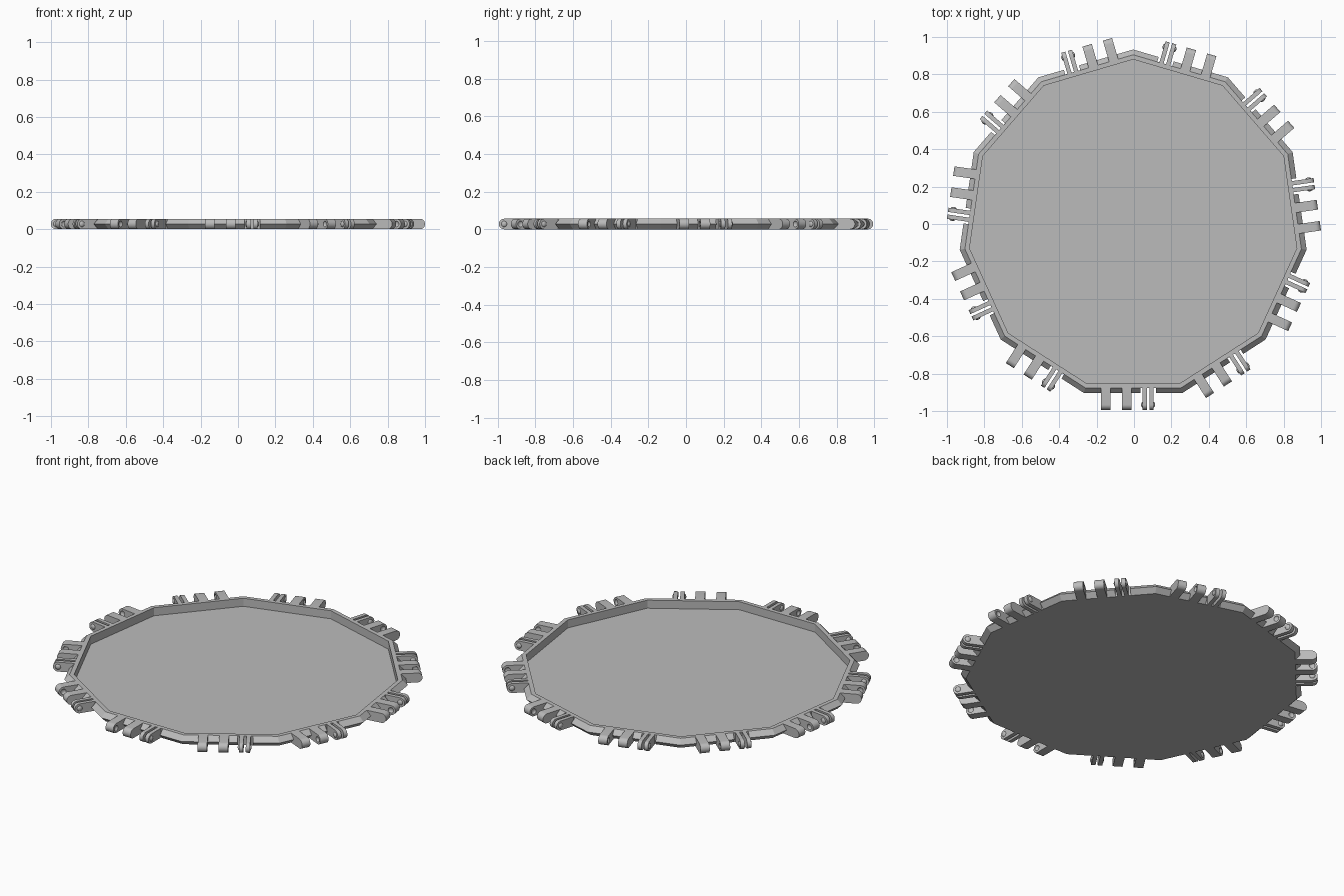
import bpy, bmesh, math
from mathutils import Matrix, Vector

cube = bpy.data.objects.get("Cube")
if cube:
    bpy.data.objects.remove(cube, do_unlink=True)

SIDES = 11
STEP = 2 * math.pi / SIDES
H = 0.056                 # overall thickness
TIP = 0.99                # reach of the hinge knuckles
PIN = TIP - H / 2         # pin axis distance from the centre
OFFSET = Matrix.Translation((-0.0045, -0.004, 0))

grey = bpy.data.materials.new("light grey plastic")
grey.use_nodes = True
grey.diffuse_color = (0.5, 0.5, 0.5, 1)
grey.node_tree.nodes["Principled BSDF"].inputs["Base Color"].default_value = (0.5, 0.5, 0.5, 1)


def make_object(name, bm):
    bmesh.ops.recalc_face_normals(bm, faces=bm.faces)
    mesh = bpy.data.meshes.new(name)
    bm.to_mesh(mesh)
    bm.free()
    mesh.materials.append(grey)
    obj = bpy.data.objects.new(name, mesh)
    bpy.context.collection.objects.link(obj)
    return obj


def cut(obj, cutter):
    """Subtract the cutter and bake the result into the mesh."""
    mod = obj.modifiers.new("cut", "BOOLEAN")
    mod.operation = "DIFFERENCE"
    mod.solver = "EXACT"
    mod.object = cutter
    bpy.context.view_layer.update()
    graph = bpy.context.evaluated_depsgraph_get()
    baked = bpy.data.meshes.new_from_object(obj.evaluated_get(graph))
    obj.modifiers.clear()
    obj.data = baked
    bpy.data.objects.remove(cutter, do_unlink=True)


def add_ball(bm, x, radius, squash):
    m = Matrix.Translation((x, -PIN, H / 2)) @ Matrix.Diagonal((squash, 1, 1, 1))
    bmesh.ops.create_uvsphere(bm, u_segments=16, v_segments=10, radius=radius, matrix=m)


def add_arm(bm, x0, x1, root):
    """Knuckle with a rounded end, pointing to the front."""
    profile = [(-root, H), (-root, 0)]
    for i in range(13):
        a = -math.pi / 2 + math.pi * i / 12
        profile.append((-PIN - H / 2 * math.cos(a), H / 2 + H / 2 * math.sin(a)))
    face = bm.faces.new([bm.verts.new((x0, y, z)) for y, z in profile])
    out = bmesh.ops.extrude_face_region(bm, geom=[face])
    moved = [v for v in out["geom"] if isinstance(v, bmesh.types.BMVert)]
    bmesh.ops.translate(bm, vec=(x1 - x0, 0, 0), verts=moved)


# Tray: loops given as (distance of the flat side, height)
bm = bmesh.new()
loops = []
for apothem, z in [(0.872, 0), (0.899, 0.028), (0.872, H), (0.848, H), (0.848, 0.008)]:
    r = apothem / math.cos(STEP / 2)
    loops.append([bm.verts.new((r * math.cos(math.pi / 2 + i * STEP),
                                r * math.sin(math.pi / 2 + i * STEP), z))
                  for i in range(SIDES)])
for low, high in zip(loops, loops[1:]):
    for i in range(SIDES):
        j = (i + 1) % SIDES
        bm.faces.new((low[i], low[j], high[j], high[i]))
bm.faces.new(loops[0])
bm.faces.new(loops[-1])
tray = make_object("tray", bm)

# Notches in the rim beside the clips
bm = bmesh.new()
for i in range(SIDES):
    m = (Matrix.Rotation(i * STEP, 4, "Z") @ Matrix.Translation((0.08, -0.923, H / 2))
         @ Matrix.Diagonal((0.084, 0.1, 0.2, 1)))
    bmesh.ops.create_cube(bm, size=1, matrix=m)
cut(tray, make_object("notch_cutter", bm))
tray.matrix_world = OFFSET

# Hinge sockets: two thick knuckles with dimples facing each other
bm = bmesh.new()
add_arm(bm, -0.173, -0.122, 0.865)
add_arm(bm, -0.060, -0.008, 0.865)
socket = make_object("hinge_socket", bm)
bm = bmesh.new()
for x in (-0.122, -0.060):
    add_ball(bm, x, 0.016, 0.6)
cut(socket, make_object("dimple_cutter", bm))

# Hinge clip: two thin prongs with round studs on their outer sides
bm = bmesh.new()
add_arm(bm, 0.050, 0.073, 0.865)
add_arm(bm, 0.087, 0.110, 0.865)
for x in (0.052, 0.108):
    add_ball(bm, x, 0.016, 0.6)
clip = make_object("hinge_clip", bm)

for obj in (socket, clip):
    bpy.ops.object.select_all(action="DESELECT")
    obj.select_set(True)
    bpy.context.view_layer.objects.active = obj
    bpy.ops.object.shade_smooth_by_angle(angle=math.radians(35))

# Repeat the hinge parts on every side
for i in range(SIDES):
    for part in (socket, clip):
        obj = part
        if i:
            obj = part.copy()
            bpy.context.collection.objects.link(obj)
        obj.name = f"{part.name.split('.')[0].rstrip('_0123456789')}_{i + 1}"
        obj.matrix_world = OFFSET @ Matrix.Rotation(i * STEP, 4, "Z")
